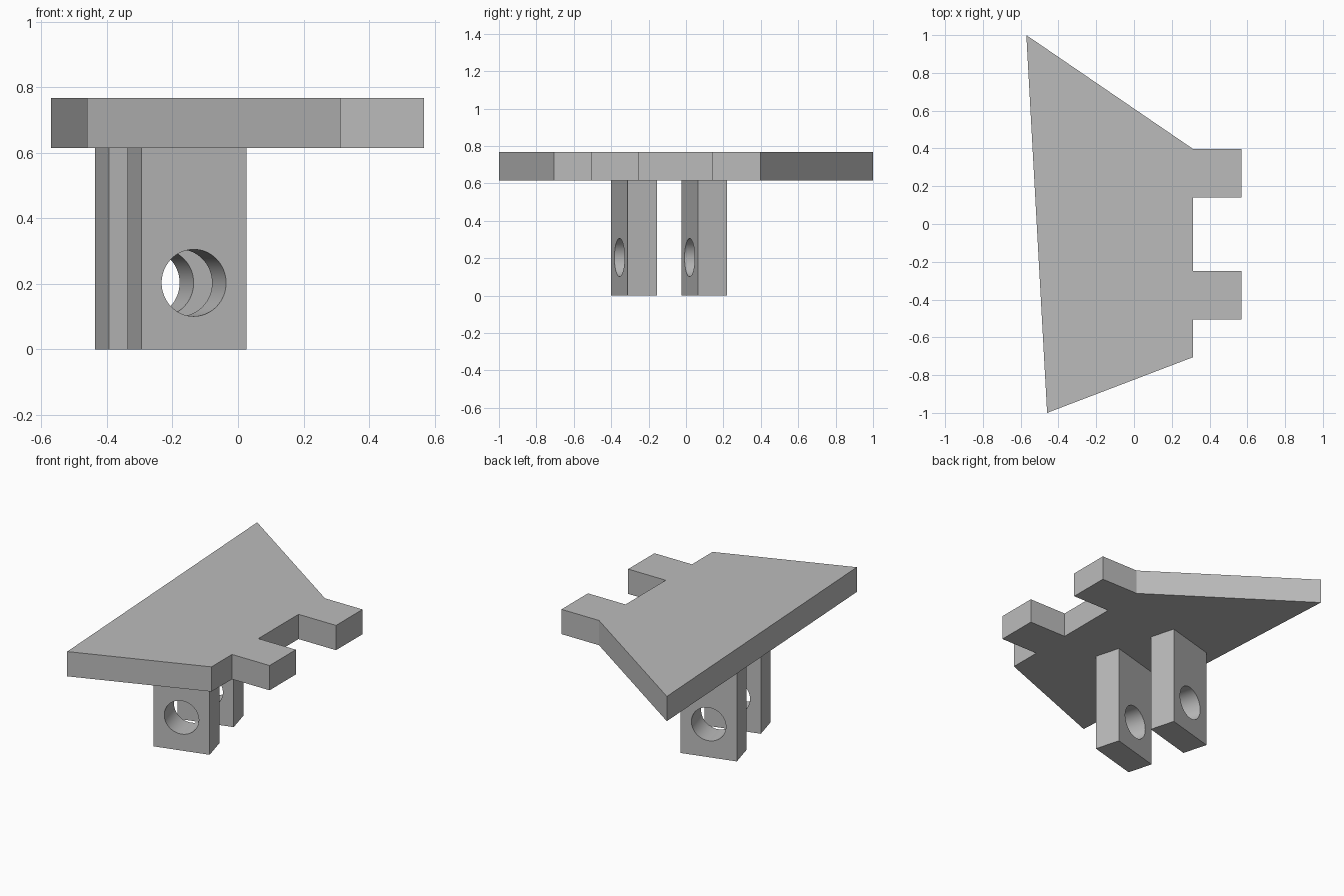
import bpy
import bmesh
from math import radians
from mathutils import Matrix

if "Cube" in bpy.data.objects:
    bpy.data.objects.remove(bpy.data.objects["Cube"], do_unlink=True)

PLATE_BOTTOM, PLATE_TOP = 0.615, 0.767
LEG_WIDTH, LEG_DEPTH, LEG_TURN = 0.332, 0.161, radians(15.4)
HOLE_RADIUS, HOLE_HEIGHT = 0.102, 0.203

grey = bpy.data.materials.new("plain grey")
grey.use_nodes = True
grey.diffuse_color = (0.5, 0.5, 0.5, 1)
grey.node_tree.nodes["Principled BSDF"].inputs["Base Color"].default_value = grey.diffuse_color


def make_object(name, bm):
    """Turn a bmesh into a grey object."""
    bmesh.ops.recalc_face_normals(bm, faces=bm.faces)
    mesh = bpy.data.meshes.new(name)
    bm.to_mesh(mesh)
    bm.free()
    mesh.materials.append(grey)
    obj = bpy.data.objects.new(name, mesh)
    bpy.context.collection.objects.link(obj)
    return obj


def extrude_outline(name, outline, bottom, top):
    """Raise a flat outline into a solid slab."""
    bm = bmesh.new()
    face = bm.faces.new([bm.verts.new((x, y, bottom)) for x, y in outline])
    raised = bmesh.ops.extrude_face_region(bm, geom=[face], use_keep_orig=True)
    verts = [v for v in raised["geom"] if isinstance(v, bmesh.types.BMVert)]
    bmesh.ops.translate(bm, verts=verts, vec=(0, 0, top - bottom))
    return make_object(name, bm)


def make_leg(name, x, y):
    """Upright block, turned about z, with a round hole from front to back."""
    w, d = LEG_WIDTH / 2, LEG_DEPTH / 2
    leg = extrude_outline(name, [(-w, -d), (w, -d), (w, d), (-w, d)], 0, PLATE_BOTTOM)

    bm = bmesh.new()
    place = Matrix.Translation((0, 0, HOLE_HEIGHT)) @ Matrix.Rotation(radians(90), 4, "X")
    bmesh.ops.create_cone(bm, cap_ends=True, segments=64, radius1=HOLE_RADIUS,
                          radius2=HOLE_RADIUS, depth=LEG_DEPTH * 2, matrix=place)
    for face in bm.faces:
        face.smooth = len(face.verts) == 4
    cutter = make_object(name + "_hole_cutter", bm)
    cutter.hide_render = True

    hole = leg.modifiers.new("hole", "BOOLEAN")
    hole.operation, hole.solver, hole.object = "DIFFERENCE", "EXACT", cutter
    bpy.context.view_layer.objects.active = leg
    bpy.ops.object.modifier_apply(modifier=hole.name)
    bpy.data.objects.remove(cutter, do_unlink=True)

    leg.location = (x, y, 0)
    leg.rotation_euler.z = LEG_TURN
    return leg


# Top plate: slanted edges with two square tabs on the left side
tabs = []
for back, front in ((0.397, 0.14), (-0.25, -0.505)):
    tabs += [(0.313, back), (0.568, back), (0.568, front), (0.313, front)]
extrude_outline("top_plate", [(-0.57, 1)] + tabs + [(0.313, -0.705), (-0.46, -1)],
                PLATE_BOTTOM, PLATE_TOP)

# Pair of drilled legs below the plate
make_leg("front_leg", -0.156, -0.278)
make_leg("back_leg", -0.255, 0.097)
